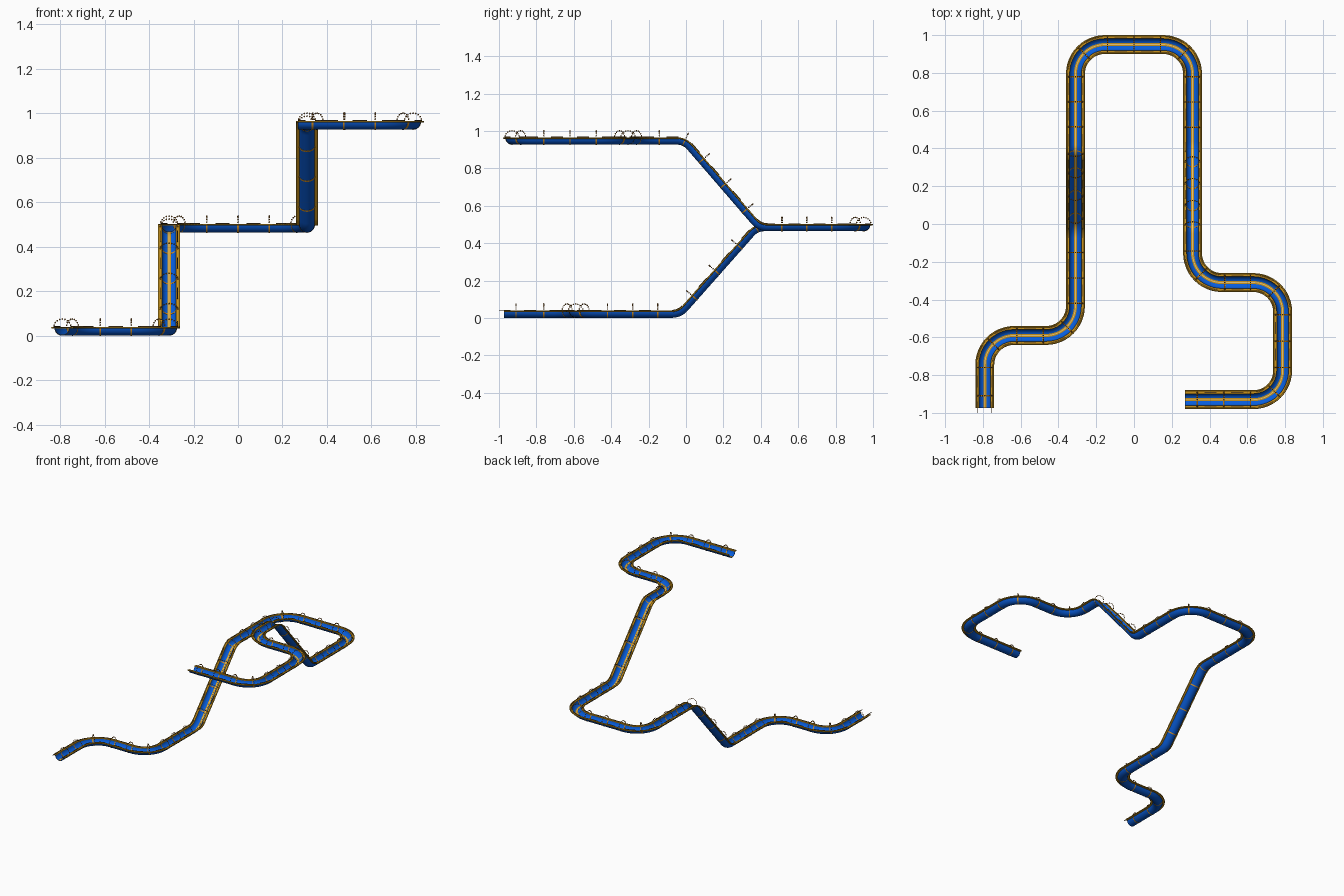
import bpy, bmesh, math
from mathutils import Vector, Matrix

if "Cube" in bpy.data.objects:
    bpy.data.objects.remove(bpy.data.objects["Cube"])


def material(name, r, g, b):
    m = bpy.data.materials.new(name)
    m.use_nodes = True
    m.diffuse_color = (r, g, b, 1)
    m.node_tree.nodes["Principled BSDF"].inputs["Base Color"].default_value = (r, g, b, 1)
    return m


BLUE = material("blue", 0.002, 0.11, 0.72)
DEEP_BLUE = material("deep blue", 0.002, 0.085, 0.55)
GOLD = material("gold", 0.6, 0.29, 0.01)
YELLOW = material("pale yellow", 0.85, 0.6, 0.2)
ORANGE = material("orange", 0.65, 0.27, 0.015)
BROWN = material("brown", 0.38, 0.15, 0.02)
OLIVE = material("olive gold", 0.42, 0.22, 0.01)
DARK = material("dark brown", 0.1, 0.05, 0.01)

# Corner points of the track at rim height, with the bend radius of each
LOW, MID, TOP = 0.036, 0.499, 0.962
TURN, DIP, CREST = 0.155, 0.08, 0.11
route = [
    (-0.79, -0.974, LOW, 0), (-0.79, -0.59, LOW, TURN), (-0.31, -0.59, LOW, TURN),
    (-0.31, -0.04, LOW, DIP), (-0.31, 0.37, MID, CREST),
    (-0.31, 0.95, MID, TURN), (0.31, 0.95, MID, TURN),
    (0.31, 0.40, MID, DIP), (0.31, 0.0, TOP, CREST),
    (0.31, -0.31, TOP, TURN), (0.787, -0.31, TOP, TURN),
    (0.787, -0.93, TOP, TURN), (0.27, -0.93, TOP, 0),
]

# Round the corners into a dense path and note where each straight begins and ends
path, dist, straights, hoops = [], [], [], []


def add_point(p):
    dist.append(dist[-1] + (p - path[-1]).length if path else 0.0)
    path.append(p)


corners = [Vector(c[:3]) for c in route]
add_point(corners[0])
straight_start = 0.0
for i in range(1, len(route) - 1):
    c, r = corners[i], route[i][3]
    a = (c - corners[i - 1]).normalized()
    b = (corners[i + 1] - c).normalized()
    ang = a.angle(b)
    inward = (b - a * a.dot(b)).normalized()
    first = c - a * r * math.tan(ang / 2)
    steps = 12
    for k in range(steps + 1):
        t = ang * k / steps
        add_point(first + a * r * math.sin(t) + inward * r * (1 - math.cos(t)))
        if k == 0:
            straights.append((straight_start, dist[-1]))
    straight_start = dist[-1]
    if r != DIP:
        hoops.append(dist[-1] - r * ang / 2)
add_point(corners[-1])
straights.append((straight_start, dist[-1]))
LENGTH = dist[-1]


def locate(s):
    """Point on the path at a distance; runs straight on past the ends."""
    i = 0
    while i < len(dist) - 2 and dist[i + 1] < s:
        i += 1
    f = (s - dist[i]) / (dist[i + 1] - dist[i])
    return path[i].lerp(path[i + 1], f) if 0 <= f <= 1 else path[i] + (path[i + 1] - path[i]) * f


def frame(s):
    p = locate(s)
    t = (locate(s + 0.004) - locate(s - 0.004)).normalized()
    side = t.cross(Vector((0, 0, 1))).normalized()
    return p, side, side.cross(t)


def sweep(bm, profile, s0, s1):
    """Carry a closed (side, up) profile along part of the path."""
    stops = [s0] + [d for d in dist if s0 + 1e-4 < d < s1 - 1e-4] + [s1]
    rings = []
    for s in stops:
        p, side, up = frame(s)
        rings.append([bm.verts.new(p + side * u + up * v) for u, v in profile])
    n = len(profile)
    for a, b in zip(rings, rings[1:]):
        for k in range(n):
            bm.faces.new((a[k], a[(k + 1) % n], b[(k + 1) % n], b[k]))
    bm.faces.new(rings[0][::-1])
    bm.faces.new(rings[-1])


def finish(bm, name, mat):
    bmesh.ops.recalc_face_normals(bm, faces=bm.faces)
    mesh = bpy.data.meshes.new(name)
    bm.to_mesh(mesh)
    bm.free()
    mesh.materials.append(mat)
    ob = bpy.data.objects.new(name, mesh)
    bpy.context.collection.objects.link(ob)
    bpy.ops.object.select_all(action="DESELECT")
    ob.select_set(True)
    bpy.context.view_layer.objects.active = ob
    bpy.ops.object.shade_smooth_by_angle(angle=math.radians(50))


def box(u0, u1, v0, v1):
    return [(u0, v0), (u1, v0), (u1, v1), (u0, v1)]


def pair(u0, u1, v0, v1):
    return [box(u0, u1, v0, v1), box(-u1, -u0, v0, v1)]


def tube(u, v, r, n=8):
    return [(u + r * math.cos(math.tau * k / n), v + r * math.sin(math.tau * k / n)) for k in range(n)]


def half_ring(outer, inner, n=14):
    arc = [math.pi + math.pi * k / n for k in range(n + 1)]
    return ([(outer * math.cos(a), outer * math.sin(a)) for a in arc] +
            [(inner * math.cos(a), inner * math.sin(a)) for a in reversed(arc)])


def full_length(name, mat, profiles):
    bm = bmesh.new()
    for profile in profiles:
        sweep(bm, profile, 0, LENGTH)
    finish(bm, name, mat)


# Half-pipe trough, its flat rims, round edge rails and two-tone centre line
full_length("trough_lining", BLUE, [half_ring(0.0336, 0.032)])
full_length("trough_shell", DEEP_BLUE, [half_ring(0.035, 0.0333)])
full_length("rim_flanges", GOLD, pair(0.031, 0.045, -0.004, 0.001))
full_length("edge_rails", OLIVE, [tube(0.0458, 0, 0.0042), tube(-0.0458, 0, 0.0042)])
full_length("centre_stripe", GOLD, [box(-0.008, 0.008, -0.0328, -0.0303)])
full_length("centre_line", YELLOW, [box(-0.0022, 0.0022, -0.031, -0.0295)])

# Hoops stand at the bends and evenly along each straight, set in from its ends
inset = {0: 0.065, TURN: 0.015, DIP: 0.075, CREST: 0.095}
for i, (s0, s1) in enumerate(straights):
    s0 += inset[route[i][3]]
    s1 -= inset[route[i + 1][3]]
    if s1 - s0 < 0.05:
        hoops.append((s0 + s1) / 2)
    else:
        n = max(1, round((s1 - s0) / 0.16))
        hoops += [s0 + (s1 - s0) * k / n for k in range(n + 1)]
hoops.sort()

# Ribs around the trough and beaded arches above it
ribs, beads = bmesh.new(), bmesh.new()
for s in hoops:
    sweep(ribs, half_ring(0.036, 0.0312), s - 0.0035, s + 0.0035)
    p, side, up = frame(s)
    for k in range(11):
        a = math.pi * k / 10
        spot = p + (side * math.cos(a) + up * math.sin(a)) * 0.039
        bmesh.ops.create_icosphere(beads, subdivisions=1, radius=0.0042,
                                   matrix=Matrix.Translation(spot))
finish(ribs, "trough_ribs", ORANGE)
finish(beads, "beaded_hoops", BROWN)

# Broken guide rods just over both rims
rods = bmesh.new()
spans = [(-0.026, 0.035)]
for a, b in zip(hoops, hoops[1:]):
    if b - a > 0.06:
        half = min(0.032, (b - a) * 0.28)
        spans.append(((a + b) / 2 - half, (a + b) / 2 + half))
for s0, s1 in spans:
    for profile in pair(0.0365, 0.0395, 0.004, 0.0075):
        sweep(rods, profile, s0, s1)
finish(rods, "guide_rods", DARK)
